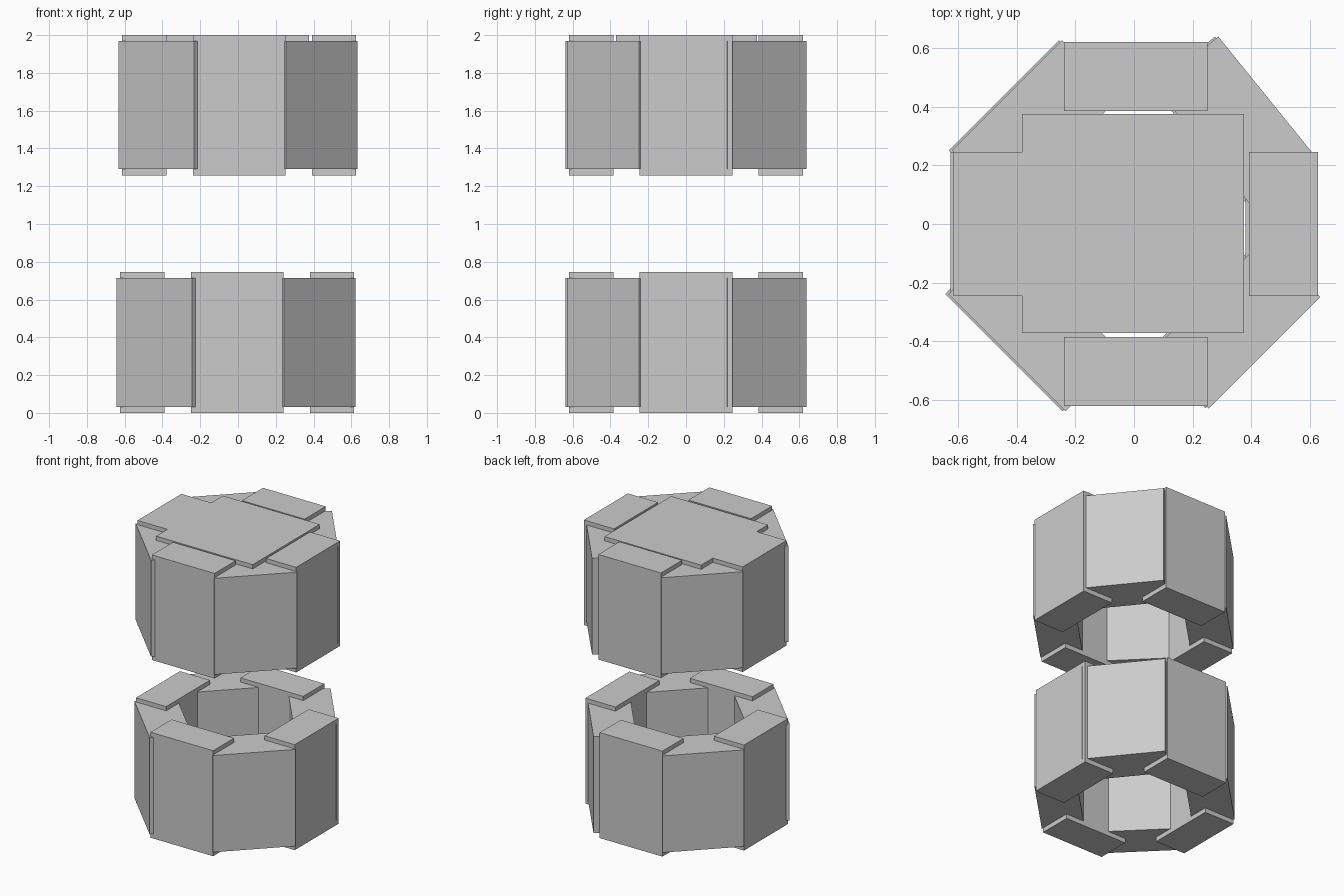
import bpy
from math import radians, cos, sin

if "Cube" in bpy.data.objects:
    bpy.data.objects.remove(bpy.data.objects["Cube"])


def box(name, center, size, angle=0.0):
    bpy.ops.mesh.primitive_cube_add(size=1, location=center, rotation=(0, 0, angle))
    ob = bpy.context.object
    ob.name = name
    ob.scale = size
    return ob


def wall(name, cx, z0, z1, azimuth, inner, outer, t0, t1):
    """Upright slab facing azimuth; t0..t1 runs along its face (counter-clockwise)."""
    a = radians(azimuth)
    r, t = (inner + outer) / 2, (t0 + t1) / 2
    loc = (cx + r * cos(a) - t * sin(a), r * sin(a) + t * cos(a), (z0 + z1) / 2)
    return box(name, loc, (outer - inner, t1 - t0, z1 - z0), a)


# Diagonal walls: name, azimuth, start and end along the face
DIAGONALS = [
    ("back_right", 39, -0.222, 0.319),
    ("back_left", 135, -0.265, 0.265),
    ("front_left", 225, -0.282, 0.282),
    ("front_right", 315, -0.268, 0.268),
]
SIDES = ("right", "back", "left", "front")

# Two stacked octagonal rings
for ring, cx, z0, z1 in (("lower", -0.005, 0.0, 0.745), ("upper", 0.006, 1.258, 2.0)):
    for i, side in enumerate(SIDES):
        wall(f"{ring}_{side}_wall", cx, z0, z1, 90 * i, 0.385, 0.62, -0.245, 0.245)
    for side, az, t0, t1 in DIAGONALS:
        wall(f"{ring}_{side}_wall", cx, z0 + 0.032, z1 - 0.03, az, 0.345, 0.62, t0, t1)

# Flat lid closing the upper ring
box("top_plate", (-0.003, 0.002, 1.975), (0.756, 0.746, 0.05))
